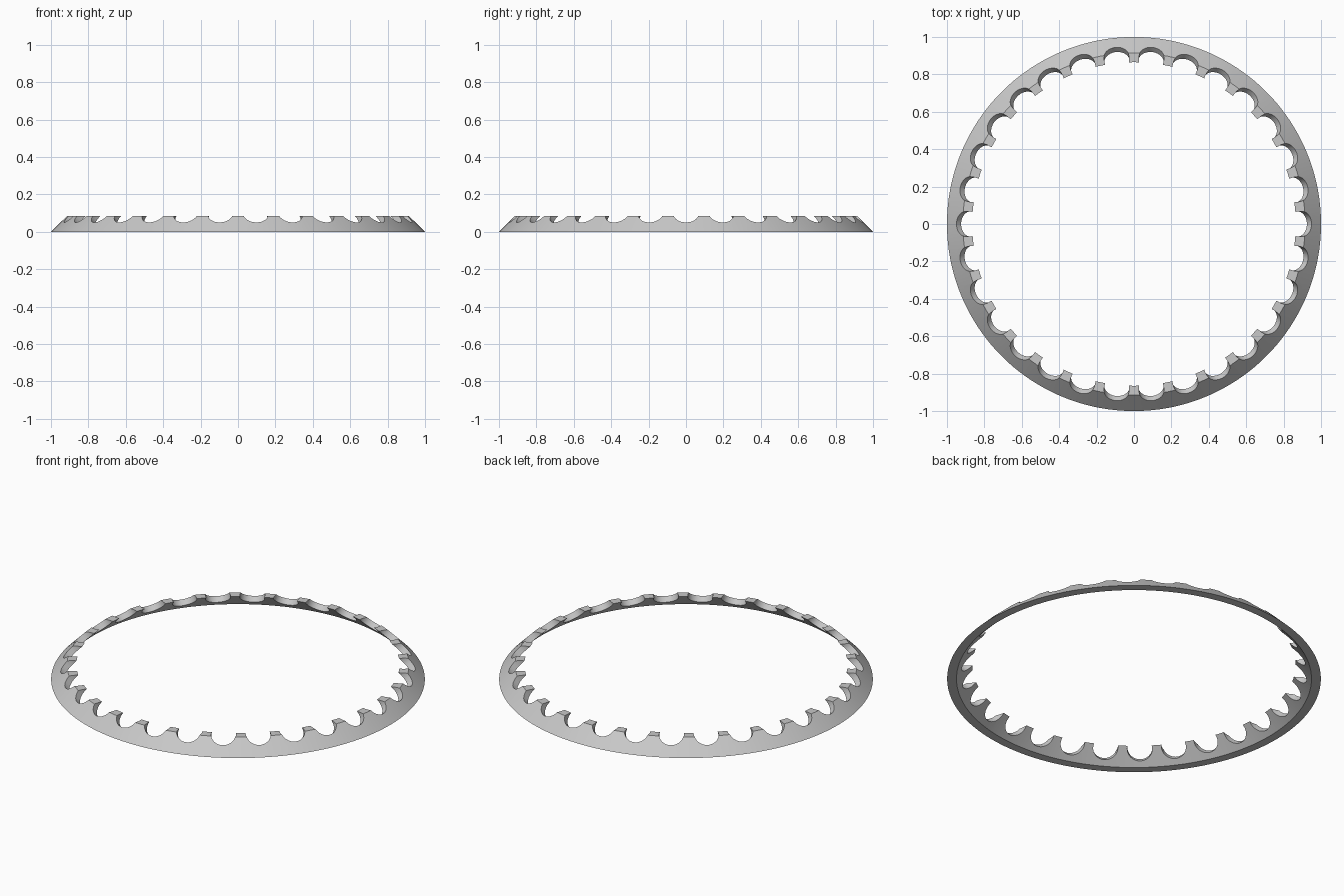
import bpy
import bmesh
from math import pi, radians
from mathutils import Matrix, Vector

cube = bpy.data.objects.get("Cube")
if cube:
    bpy.data.objects.remove(cube, do_unlink=True)

NOTCHES = 30
NOTCH_RADIUS = 0.067
# Cross-section of the ring as (radius, height)
PROFILE = [(1.0, 0.0), (0.915, 0.085), (0.865, 0.085), (0.95, 0.0)]


def add_object(name, bm):
    mesh = bpy.data.meshes.new(name)
    bmesh.ops.recalc_face_normals(bm, faces=bm.faces)
    bm.to_mesh(mesh)
    bm.free()
    obj = bpy.data.objects.new(name, mesh)
    bpy.context.collection.objects.link(obj)
    return obj


# Sloped ring, spun from its profile
bm = bmesh.new()
verts = [bm.verts.new((r, 0, z)) for r, z in PROFILE]
edges = [bm.edges.new((verts[i], verts[(i + 1) % 4])) for i in range(4)]
bmesh.ops.spin(bm, geom=verts + edges, cent=(0, 0, 0), axis=(0, 0, 1),
               angle=2 * pi, steps=180, use_merge=True)
bmesh.ops.remove_doubles(bm, verts=bm.verts, dist=0.0001)
ring = add_object("scalloped_ring", bm)

# Round cutters, square to the sloping wall
bm = bmesh.new()
tilt = Matrix.Translation(Vector((0.902, 0, 0.098))) @ Matrix.Rotation(radians(45), 4, "Y")
for i in range(NOTCHES):
    turn = Matrix.Rotation(2 * pi * i / NOTCHES, 4, "Z")
    bmesh.ops.create_cone(bm, cap_ends=True, segments=48, radius1=NOTCH_RADIUS,
                          radius2=NOTCH_RADIUS, depth=0.16, matrix=turn @ tilt)
cutter = add_object("notch_cutter", bm)
cutter.hide_render = True

# Cut the notches, then drop the cutter
bpy.context.view_layer.objects.active = ring
ring.select_set(True)
cut = ring.modifiers.new("notches", "BOOLEAN")
cut.operation = "DIFFERENCE"
cut.solver = "EXACT"
cut.object = cutter
bpy.ops.object.modifier_apply(modifier=cut.name)
bpy.data.objects.remove(cutter, do_unlink=True)

# Plain grey finish
grey = bpy.data.materials.new("light_grey")
grey.use_nodes = True
colour = (0.58, 0.58, 0.58, 1)
grey.diffuse_color = colour
grey.node_tree.nodes["Principled BSDF"].inputs["Base Color"].default_value = colour
ring.data.materials.clear()
ring.data.materials.append(grey)
bpy.ops.object.shade_smooth_by_angle(angle=radians(30))
